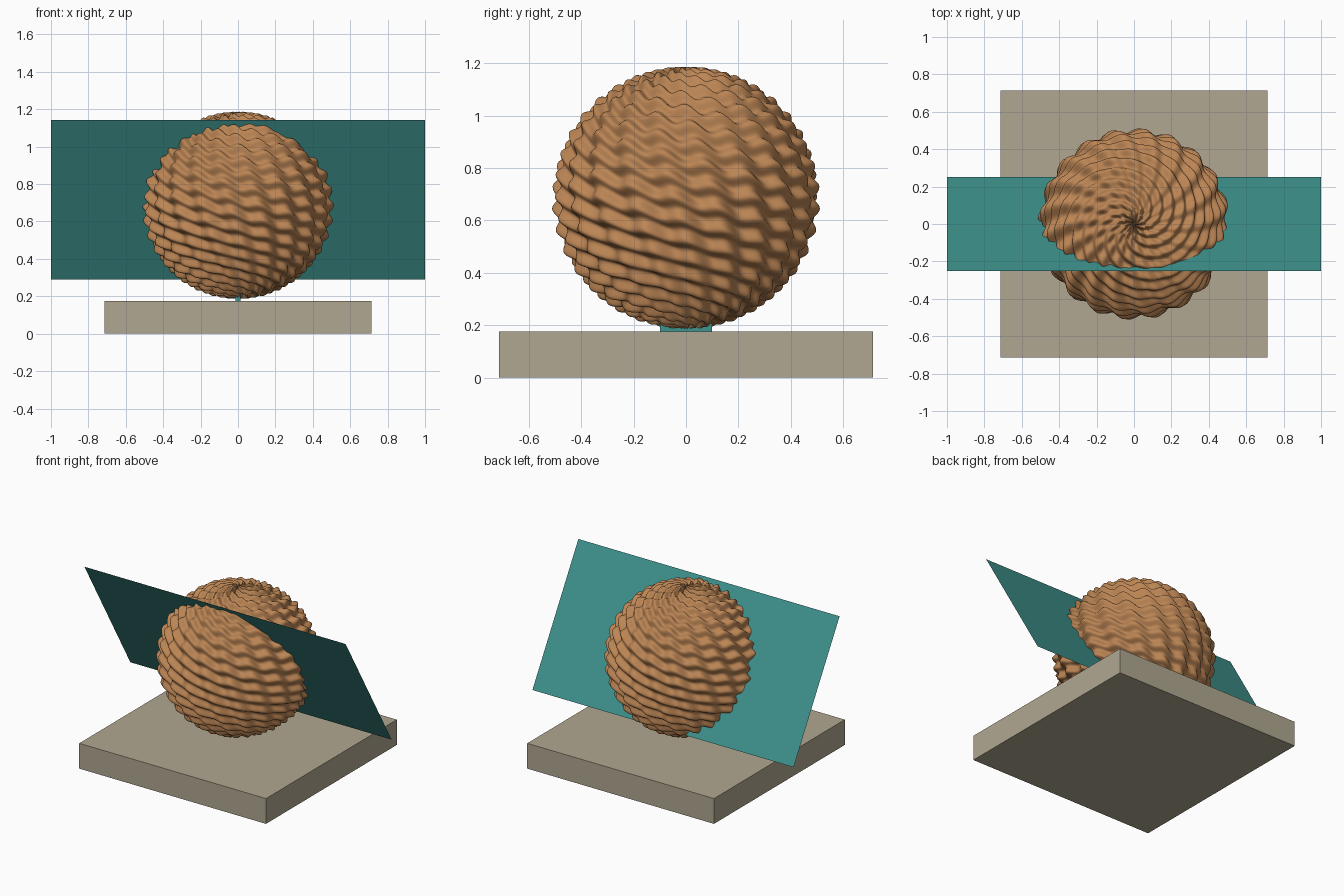
import bpy
import bmesh
from math import sin, cos, atan2, acos, radians
from mathutils import Matrix, Vector

cube = bpy.data.objects.get("Cube")
if cube:
    bpy.data.objects.remove(cube, do_unlink=True)


def make_material(name, rgb):
    mat = bpy.data.materials.new(name)
    mat.use_nodes = True
    mat.diffuse_color = (*rgb, 1)
    mat.node_tree.nodes["Principled BSDF"].inputs["Base Color"].default_value = (*rgb, 1)
    return mat


def make_object(name, bm, mat, smooth=False):
    for face in bm.faces:
        face.smooth = smooth
    mesh = bpy.data.meshes.new(name)
    bm.to_mesh(mesh)
    bm.free()
    mesh.materials.append(mat)
    obj = bpy.data.objects.new(name, mesh)
    bpy.context.collection.objects.link(obj)
    return obj


def make_box(name, size, centre, mat):
    bm = bmesh.new()
    bmesh.ops.create_cube(bm, size=1)
    bmesh.ops.scale(bm, vec=size, verts=bm.verts)
    bmesh.ops.translate(bm, vec=centre, verts=bm.verts)
    return make_object(name, bm, mat)


stone = make_material("stone beige", (0.44, 0.39, 0.285))
teal = make_material("teal", (0.05, 0.295, 0.275))
brown = make_material("warm brown", (0.5, 0.235, 0.09))

# Square plinth and the thin support plate on it
make_box("base", (1.43, 1.43, 0.175), (0, 0, 0.0875), stone)
make_box("support_plate", (0.025, 0.2, 0.12), (0, 0, 0.235), teal)

# Rippled ball: upright swirling lobes crossed by spiralling ridges
RADIUS, LOBE, RIDGE = 0.488, 0.014, 0.012
bm = bmesh.new()
bmesh.ops.create_uvsphere(bm, u_segments=280, v_segments=220, radius=1)
for v in bm.verts:
    d = v.co.normalized()
    polar = acos(max(-1, min(1, d.z)))
    around = atan2(d.y, d.x)
    lobe = sin(20 * around - 6 * polar) * sin(polar)
    ridge = sin(40 * polar - 10 * around + 0.9 * lobe)
    v.co = d * (RADIUS + LOBE * lobe + RIDGE * ridge)
bmesh.ops.translate(bm, vec=(0, 0, 0.687), verts=bm.verts)
make_object("rippled_ball", bm, brown, smooth=True)

# Flat sheet slicing through the ball, its top leaning to the front
bm = bmesh.new()
bmesh.ops.create_grid(bm, x_segments=1, y_segments=1, size=1)
bmesh.ops.scale(bm, vec=(1, 0.495, 1), verts=bm.verts)
tilt = Matrix.Rotation(radians(120.5), 4, "X")
bmesh.ops.transform(bm, matrix=Matrix.Translation((0, 0, 0.717)) @ tilt, verts=bm.verts)
for face in bm.faces:
    face.normal_update()
    if face.normal.z < 0:
        face.normal_flip()
make_object("slicing_sheet", bm, teal)
